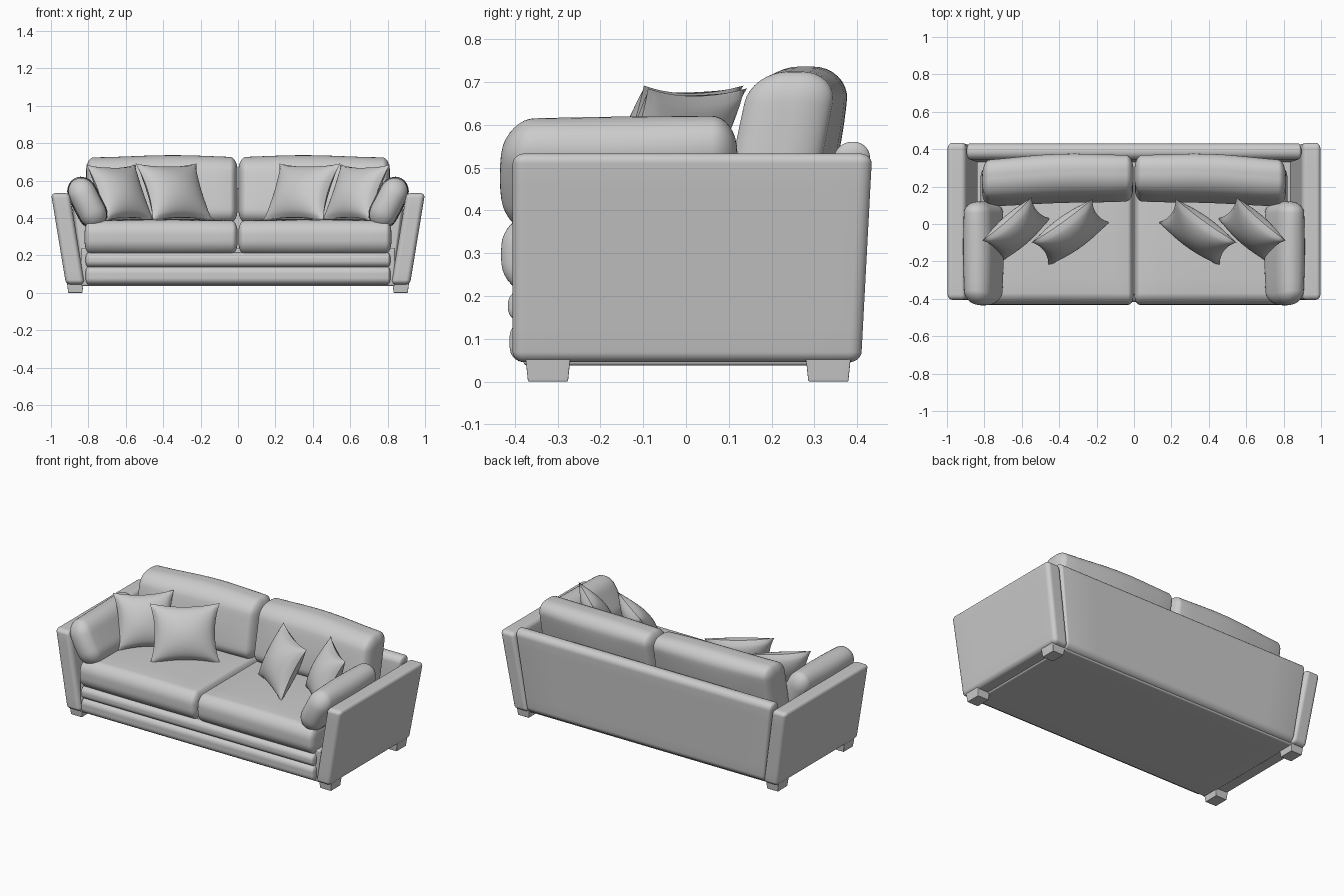
import bpy, bmesh, math
from mathutils import Vector, Matrix

if "Cube" in bpy.data.objects:
    bpy.data.objects.remove(bpy.data.objects["Cube"])


def finish(name, bm, matrix, side=1):
    # place the part, optionally mirrored across x = 0
    bmesh.ops.transform(bm, matrix=Matrix.Diagonal((side, 1, 1, 1)) @ matrix, verts=bm.verts)
    bmesh.ops.recalc_face_normals(bm, faces=bm.faces)
    mesh = bpy.data.meshes.new(name)
    bm.to_mesh(mesh)
    bm.free()
    for f in mesh.polygons:
        f.use_smooth = True
    obj = bpy.data.objects.new(name, mesh)
    bpy.context.collection.objects.link(obj)
    return obj


def soft_box(name, lo, hi, radii, shape=None, side=1, tilt=0.0):
    """Rounded box between two corners, with a radius per axis and a shaping function."""
    lo, hi = Vector(lo), Vector(hi)
    half, centre = (hi - lo) / 2, (hi + lo) / 2
    bm = bmesh.new()
    bmesh.ops.create_cube(bm, size=2)
    bmesh.ops.subdivide_edges(bm, edges=bm.edges[:], cuts=15, use_grid_fill=True)
    for v in bm.verts:
        core, d = Vector(), Vector()
        for i in range(3):
            t = v.co[i]
            s = max(0.0, abs(t) - 0.5) * 2
            core[i] = max(-1, min(1, t * 2)) * (half[i] - radii[i])
            d[i] = math.copysign(math.tan(s * math.pi / 4), t)
        d.normalize()
        p = core + Vector([d[i] * radii[i] for i in range(3)])
        if shape:
            shape(p, p.x / half.x, p.y / half.y, p.z / half.z)
        v.co = p
    return finish(name, bm, Matrix.Translation(centre) @ Matrix.Rotation(tilt, 4, 'Y'), side)


def throw_pillow(name, centre, across, w, h, thick, side):
    """Square pillow with pulled-out corners, leaning back."""
    u = Vector((across[0], across[1], 0)).normalized()
    back = Vector((-u.y, u.x, 0))
    up = (back * 0.45 + Vector((0, 0, 0.89))).normalized()
    n = u.cross(up)
    m = Matrix((u, up, n)).transposed().to_4x4()
    bm = bmesh.new()
    for face in (1, -1):
        g = bmesh.ops.create_grid(bm, x_segments=24, y_segments=24, size=1)
        for v in g['verts']:
            a, b = v.co.x, v.co.y
            puff = (max(0, 1 - a * a) * max(0, 1 - b * b)) ** 0.55
            v.co = Vector((w * a * (1 - 0.14 * (1 - b * b)),
                           h * b * (1 - 0.12 * (1 - a * a)), face * thick * puff))
    bmesh.ops.remove_doubles(bm, verts=bm.verts, dist=0.0005)
    finish(name, bm, Matrix.Translation(centre) @ m, side)


def arm_shape(p, a, b, c):
    p.x += 0.04 * c
    if b > 0:
        p.y += 0.013 * c * b


def back_shape(p, a, b, c):
    p.x *= 0.865 + 0.035 * c
    p.y += 0.012 * c


def foot_shape(p, a, b, c):
    p.x *= 0.92 + 0.08 * c
    p.y *= 0.95 + 0.06 * c


def seat_shape(p, a, b, c):
    p.z += 0.012 * c * (1 - a * a) * (1 - b * b)
    if b < 0:
        p.y += 0.012 * b * (1 - c * c)


def back_cushion_shape(p, a, b, c):
    p.y *= 0.94 + 0.14 * (1 - a * a) * (1 - c * c)
    p.y += 0.035 * c - 0.014 * a + 0.006 * math.cos(a * math.pi)
    p.z += 0.006 * c * math.cos(a * math.pi * 0.9 + 0.4)


def arm_cushion_shape(p, a, b, c):
    p.x *= 0.92 + 0.14 * (1 - b * b)
    p.z *= 0.97 + 0.03 * b
    if b < 0:
        p.y += 0.02 * b * (1 - c * c)


# base, front rails and back panel
soft_box("base", (-0.84, -0.38, 0.037), (0.84, 0.38, 0.24), (0.01, 0.01, 0.01))
soft_box("lower_rail", (-0.815, -0.412, 0.045), (0.815, -0.3, 0.14), (0.015, 0.035, 0.035))
soft_box("upper_rail", (-0.815, -0.416, 0.138), (0.815, -0.3, 0.215), (0.015, 0.035, 0.033))
soft_box("back_panel", (-1, 0.335, 0.045), (1, 0.42, 0.56), (0.02, 0.04, 0.04), back_shape)

for side, label in ((1, "right"), (-1, "left")):
    # slanted arm and its tapered feet
    soft_box(label + "_arm", (0.81 + 0.05, -0.405, 0.045), (0.96, 0.422, 0.533),
             (0.024, 0.03, 0.024), arm_shape, side)
    for y0, end in ((-0.375, "front"), (0.28, "back")):
        soft_box(f"{label}_{end}_foot", (0.825, y0, 0), (0.915, y0 + 0.105, 0.06),
                 (0.003, 0.003, 0.003), foot_shape, side)
    # seat, back and arm cushions
    soft_box(label + "_seat_cushion", (0.002, -0.42, 0.21), (0.82, 0.3, 0.385),
             (0.03, 0.05, 0.065), seat_shape, side)
    soft_box(label + "_back_cushion", (0.002, 0.13, 0.37), (0.812, 0.345, 0.73),
             (0.04, 0.09, 0.075), back_cushion_shape, side)
    soft_box(label + "_arm_cushion", (0.73, -0.415, 0.33), (0.88, 0.12, 0.63),
             (0.07, 0.06, 0.09), arm_cushion_shape, side, math.radians(27))
    # loose throw pillows
    throw_pillow(label + "_inner_pillow", (0.34, -0.045, 0.538), (0.81, -0.58),
                 0.2, 0.172, 0.08, side)
    throw_pillow(label + "_outer_pillow", (0.63, -0.03, 0.535), (0.75, -0.66),
                 0.175, 0.168, 0.075, side)

# keep crisp creases sharp
bpy.ops.object.select_all(action='SELECT')
bpy.context.view_layer.objects.active = bpy.context.selected_objects[0]
bpy.ops.object.shade_smooth_by_angle(angle=math.radians(40))
